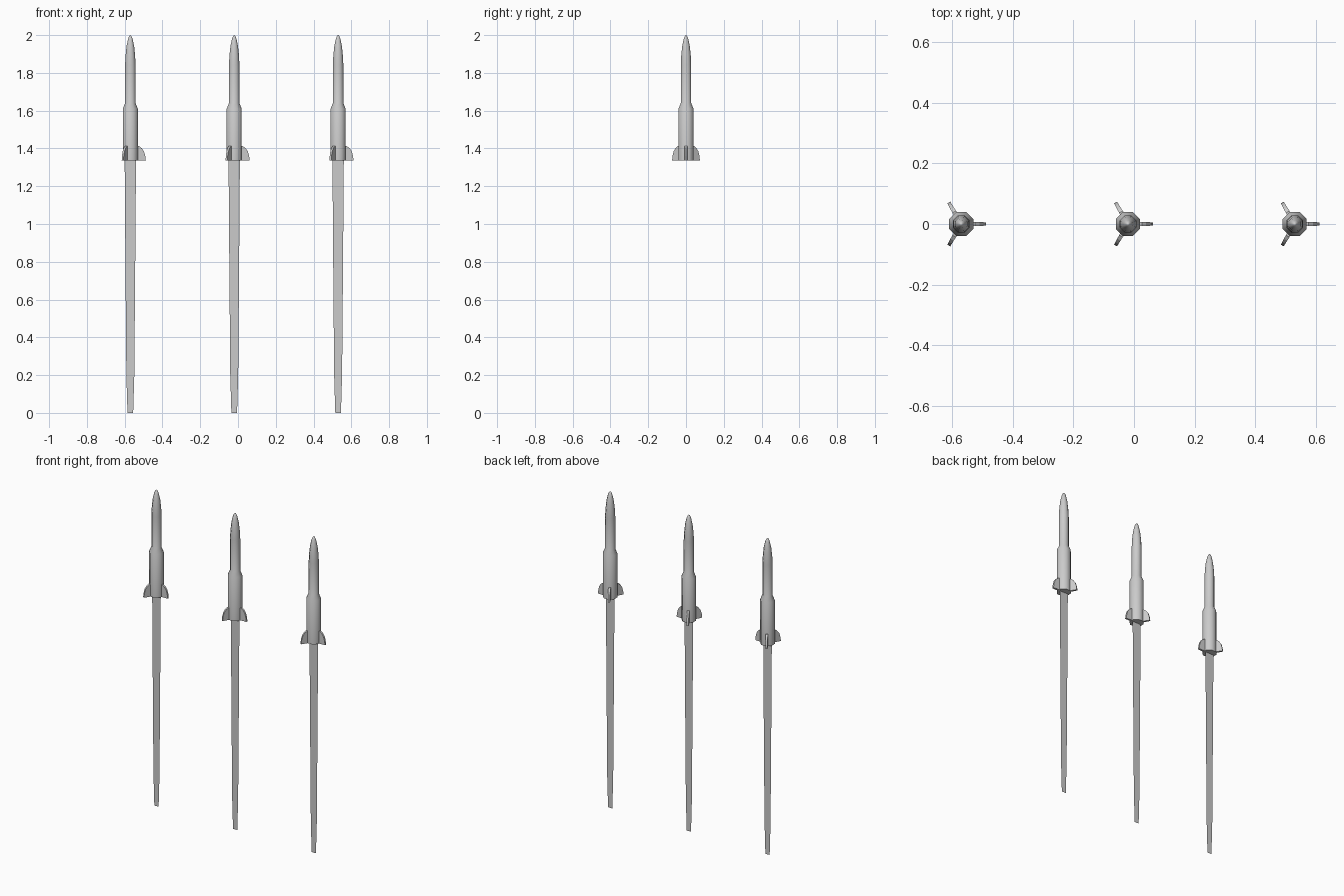
import bpy, bmesh, math
from mathutils import Matrix, Vector

if "Cube" in bpy.data.objects:
    bpy.data.objects.remove(bpy.data.objects["Cube"])


def material(name, rgb):
    m = bpy.data.materials.new(name)
    m.use_nodes = True
    m.diffuse_color = (*rgb, 1)
    m.node_tree.nodes["Principled BSDF"].inputs["Base Color"].default_value = (*rgb, 1)
    return m


GREY = material("light grey", (0.6, 0.6, 0.6))
SIDES = 8
BASE = 1.335

# (radius, height) from the flat base up to the nose
BODY = [(0.043, BASE), (0.043, 1.61), (0.030, 1.64), (0.030, 1.84), (0.0275, 1.89),
        (0.022, 1.94), (0.013, 1.98), (0.006, 1.996)]
# (distance from axis, height) around one fin
FIN = [(0.030, BASE), (0.082, BASE), (0.079, 1.36), (0.072, 1.385), (0.060, 1.402),
       (0.046, 1.412), (0.030, 1.412)]
# (half width, height) down the flat exhaust trail
TRAIL = [(0.030, BASE), (0.026, 0.80), (0.021, 0.20), (0.015, 0.0)]


def finish(bm, name, x, smooth=False):
    bmesh.ops.recalc_face_normals(bm, faces=bm.faces)
    me = bpy.data.meshes.new(name)
    bm.to_mesh(me)
    bm.free()
    me.materials.append(GREY)
    ob = bpy.data.objects.new(name, me)
    ob.location.x = x
    bpy.context.collection.objects.link(ob)
    if smooth:
        bpy.ops.object.select_all(action='DESELECT')
        ob.select_set(True)
        bpy.context.view_layer.objects.active = ob
        bpy.ops.object.shade_smooth_by_angle(angle=math.radians(50))
    return ob


def rocket_body(x, label):
    bm = bmesh.new()
    rings = []
    for r, z in BODY:
        angles = [2 * math.pi * (i + 0.5) / SIDES for i in range(SIDES)]
        rings.append([bm.verts.new((r * math.cos(a), r * math.sin(a), z)) for a in angles])
    for low, high in zip(rings, rings[1:]):
        for i in range(SIDES):
            j = (i + 1) % SIDES
            bm.faces.new((low[i], low[j], high[j], high[i]))
    bm.faces.new(rings[0])
    tip = bm.verts.new((0, 0, 2.0))
    for i in range(SIDES):
        bm.faces.new((rings[-1][i], rings[-1][(i + 1) % SIDES], tip))
    finish(bm, label + "_rocket_body", x, True)


def fin(x, angle, name):
    bm = bmesh.new()
    # thickness narrows towards the outer edge
    half = [0.0075 - 0.04 * (d - 0.03) for d, z in FIN]
    a = [bm.verts.new((d, -h, z)) for (d, z), h in zip(FIN, half)]
    b = [bm.verts.new((d, h, z)) for (d, z), h in zip(FIN, half)]
    bm.faces.new(a)
    bm.faces.new(b[::-1])
    for i in range(len(a)):
        j = (i + 1) % len(a)
        bm.faces.new((a[i], b[i], b[j], a[j]))
    bmesh.ops.rotate(bm, verts=bm.verts, cent=Vector(), matrix=Matrix.Rotation(angle, 3, 'Z'))
    finish(bm, name, x)


def trail(x, label):
    bm = bmesh.new()
    rows = [(bm.verts.new((-w, 0, z)), bm.verts.new((w, 0, z))) for w, z in TRAIL]
    for (a, b), (c, d) in zip(rows, rows[1:]):
        bm.faces.new((a, c, d, b))
    finish(bm, label + "_exhaust_trail", x)


# Three identical rockets in a row
for label, x in (("right", -0.57), ("middle", -0.02), ("left", 0.53)):
    rocket_body(x, label)
    for k in range(3):
        fin(x, k * 2 * math.pi / 3, f"{label}_rocket_fin_{k + 1}")
    trail(x, label)
